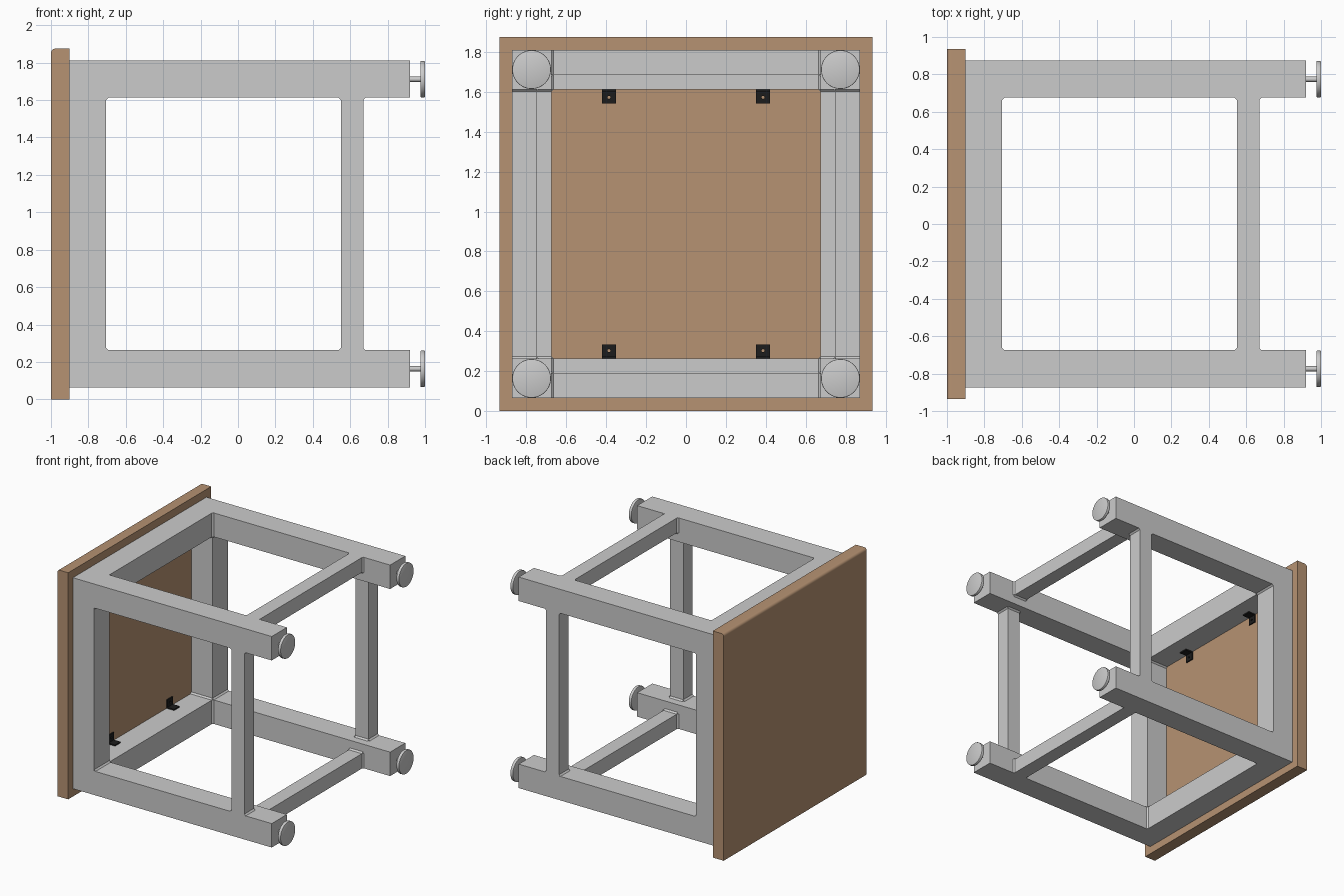
import bpy, bmesh, math
from mathutils import Matrix, Vector

if "Cube" in bpy.data.objects:
    bpy.data.objects.remove(bpy.data.objects["Cube"])

CZ = 0.9375            # height of the frame axis
IN, OUT = 0.675, 0.873  # inner and outer faces of the legs
MID = (IN + OUT) / 2


def material(name, color):
    m = bpy.data.materials.new(name)
    m.diffuse_color = color
    m.use_nodes = True
    m.node_tree.nodes["Principled BSDF"].inputs["Base Color"].default_value = m.diffuse_color
    return m


def finish(bm, name, turn=0, mat=None, smooth=False):
    # quarter turns about the x axis place the repeated parts
    bm.transform(Matrix.Translation((0, 0, CZ)) @ Matrix.Rotation(turn * math.pi / 2, 4, 'X'))
    bmesh.ops.recalc_face_normals(bm, faces=bm.faces)
    me = bpy.data.meshes.new(name)
    bm.to_mesh(me)
    bm.free()
    ob = bpy.data.objects.new(name, me)
    bpy.context.collection.objects.link(ob)
    if mat:
        me.materials.append(mat)
    if smooth:
        bpy.ops.object.select_all(action='DESELECT')
        bpy.context.view_layer.objects.active = ob
        ob.select_set(True)
        bpy.ops.object.shade_smooth_by_angle(angle=math.radians(35))
    return ob


def add_box(bm, lo, hi):
    lo, hi = Vector(lo), Vector(hi)
    m = Matrix.Translation((lo + hi) / 2) @ Matrix.Diagonal((*(hi - lo), 1))
    return bmesh.ops.create_cube(bm, size=1, matrix=m)['verts']


def add_rod(bm, a, b, r, segs):
    a, b = Vector(a), Vector(b)
    d = b - a
    m = Matrix.Translation((a + b) / 2) @ d.to_track_quat('Z', 'Y').to_matrix().to_4x4()
    bmesh.ops.create_cone(bm, cap_ends=True, segments=segs, radius1=r, radius2=r,
                          depth=d.length, matrix=m)


wood = material("wood", (0.47, 0.29, 0.17, 1))
black = material("black", (0.012, 0.012, 0.012, 1))

# Table top with one rounded outer edge
bm = bmesh.new()
add_box(bm, (-1, -0.935, -CZ), (-0.9, 0.935, CZ))
edge = [e for e in bm.edges if all(v.co.x < -0.95 and v.co.z > 0 for v in e.verts)]
bmesh.ops.bevel(bm, geom=edge, offset=0.022, segments=5, profile=0.5, affect='EDGES')
finish(bm, "table_top", mat=wood, smooth=True)

for k in range(4):
    # Leg
    bm = bmesh.new()
    add_box(bm, (-0.9, IN, IN), (0.92, OUT, OUT))
    finish(bm, f"leg_{k}", k)

    # Apron under the top
    bm = bmesh.new()
    add_box(bm, (-0.9, -IN, IN), (-0.705, IN, OUT))
    finish(bm, f"apron_{k}", k)

    # Stretcher, flush with the outside of the legs
    bm = bmesh.new()
    add_box(bm, (0.55, -IN, 0.75), (0.67, IN, OUT))
    finish(bm, f"stretcher_{k}", k)

    # Weld fillets where bars meet legs
    bm = bmesh.new()
    r = 0.012
    for s in (-1, 1):
        y = s * IN
        for x, z0 in ((-0.705, IN), (0.55, 0.75), (0.67, 0.75)):
            add_rod(bm, (x, y, z0), (x, y, OUT - 0.001), r, 4)
        add_rod(bm, (0.55, y, 0.75), (0.67, y, 0.75), r, 4)
    add_rod(bm, (-0.9, IN, IN), (-0.706, IN, IN), r, 4)
    finish(bm, f"welds_{k}", k)

    # Levelling foot: threaded stem and bevelled disc
    bm = bmesh.new()
    add_rod(bm, (0.975, MID, MID), (1, MID, MID), 0.097, 48)
    rims = [e for e in bm.edges if abs(e.verts[0].co.x - e.verts[1].co.x) < 1e-4]
    bmesh.ops.bevel(bm, geom=rims, offset=0.004, segments=2, profile=0.5, affect='EDGES')
    add_rod(bm, (0.91, MID, MID), (0.98, MID, MID), 0.014, 20)
    finish(bm, f"foot_{k}", k, smooth=True)

# Angle brackets with a screw hole, on two opposite aprons
for k in (0, 2):
    for s in (-1, 1):
        y, z = s * 0.386, 0.643
        bm = bmesh.new()
        add_rod(bm, (-0.95, y, z - 0.008), (-0.8, y, z - 0.008), 0.008, 16)
        cutter = finish(bm, f"bracket_hole_cutter_{k}_{s}", k)
        cutter.hide_render = True
        cutter.hide_set(True)
        bm = bmesh.new()
        profile = [(-0.9, IN), (-0.83, IN), (-0.83, 0.665), (-0.89, 0.665),
                   (-0.89, 0.603), (-0.9, 0.603)]
        face = bm.faces.new([bm.verts.new((px, y - 0.036, pz)) for px, pz in profile])
        ext = bmesh.ops.extrude_face_region(bm, geom=[face])['geom']
        bmesh.ops.translate(bm, vec=(0, 0.072, 0),
                            verts=[v for v in ext if isinstance(v, bmesh.types.BMVert)])
        ob = finish(bm, f"bracket_{k}_{s}", k, mat=black)
        mod = ob.modifiers.new("hole", 'BOOLEAN')
        mod.operation = 'DIFFERENCE'
        mod.object = cutter
        mod.solver = 'EXACT'
